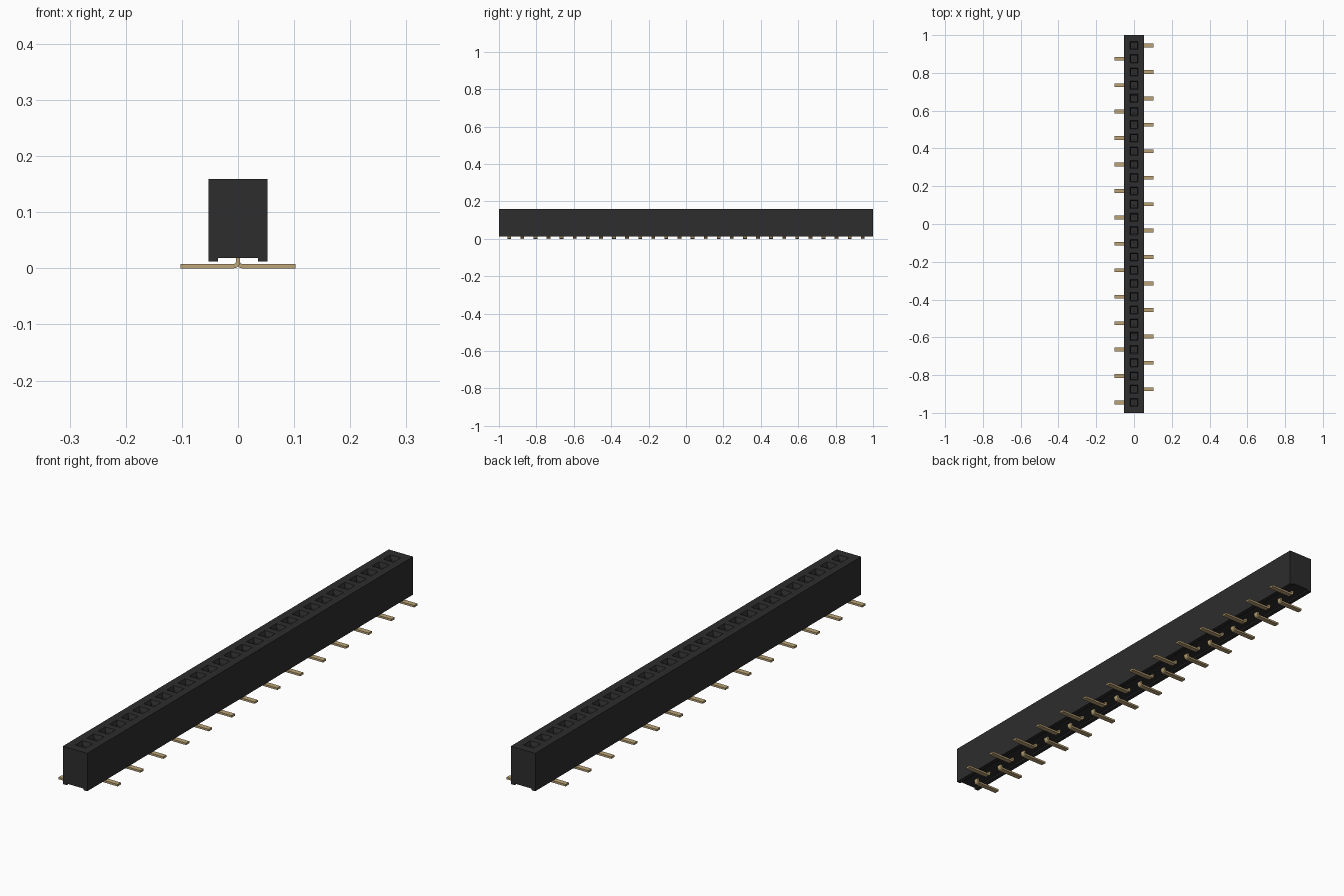
import bpy, bmesh, math

cube = bpy.data.objects.get("Cube")
if cube:
    bpy.data.objects.remove(cube, do_unlink=True)

COUNT, PITCH = 28, 0.07
PIN_Y = [(i - (COUNT - 1) / 2) * PITCH for i in range(COUNT)]


def material(name, rgb):
    m = bpy.data.materials.new(name)
    m.use_nodes = True
    m.diffuse_color = (*rgb, 1)
    bsdf = m.node_tree.nodes["Principled BSDF"]
    bsdf.inputs["Base Color"].default_value = (*rgb, 1)
    bsdf.inputs["Roughness"].default_value = 0.6
    return m


black = material("black plastic", (0.026, 0.026, 0.026))
gold = material("gold metal", (0.50, 0.37, 0.18))


def finish(bm, name, mat):
    bmesh.ops.recalc_face_normals(bm, faces=bm.faces)
    mesh = bpy.data.meshes.new(name)
    bm.to_mesh(mesh)
    bm.free()
    mesh.materials.append(mat)
    ob = bpy.data.objects.new(name, mesh)
    bpy.context.collection.objects.link(ob)
    return ob


def loft(bm, profile, ys):
    """Sweep a closed xz profile through the y stations; return side faces by row."""
    rings = [[bm.verts.new((x, y, z)) for x, z in profile] for y in ys]
    n = len(profile)
    rows = [[bm.faces.new((a[i], a[(i + 1) % n], b[(i + 1) % n], b[i]))
             for i in range(n)] for a, b in zip(rings, rings[1:])]
    bm.faces.new(rings[0])
    bm.faces.new(rings[-1][::-1])
    return rows


# Housing: long block with a shallow channel underneath
HALF, TOP, BASE, CHANNEL, HOLE = 0.0525, 0.159, 0.012, 0.018, 0.022
profile = [(-HOLE, TOP), (HOLE, TOP), (HALF, TOP), (HALF, BASE),
           (0.036, BASE), (0.036, CHANNEL), (-0.036, CHANNEL),
           (-0.036, BASE), (-HALF, BASE), (-HALF, TOP)]
stations = [-1.0]
for y in PIN_Y:
    stations += [y - HOLE, y + HOLE]
stations.append(1.0)
bm = bmesh.new()
rows = loft(bm, profile, stations)
bmesh.ops.recalc_face_normals(bm, faces=bm.faces)

# Sockets: a tapered mouth, then a straight shaft
holes = [row[0] for row in rows[1::2]]
bmesh.ops.inset_individual(bm, faces=holes, thickness=0.008, depth=-0.014)
shafts = bmesh.ops.extrude_discrete_faces(bm, faces=holes)["faces"]
bmesh.ops.translate(bm, vec=(0, 0, -0.085),
                    verts=[v for f in shafts for v in f.verts])
finish(bm, "housing", black)

# Contacts: flat strip bent from a vertical stem to a foot, alternating sides
THICK, WIDTH, BEND, REACH, TIP = 0.0075, 0.02, 0.008, 0.1025, 0.095


def contact_profile(side):
    h = THICK / 2
    angles = [math.radians(a) for a in (0, 22.5, 45, 67.5, 90)]

    def arc(r):
        return [(BEND - r * math.cos(a), h + BEND - r * math.sin(a)) for a in angles]

    pts = [(-h, TIP)] + arc(BEND + h) + [(REACH, 0), (REACH, THICK)]
    pts += arc(BEND - h)[::-1] + [(h, TIP)]
    return [(side * x, z) for x, z in pts]


for i, y in enumerate(PIN_Y):
    bm = bmesh.new()
    loft(bm, contact_profile(1 if i % 2 else -1), [-WIDTH / 2, WIDTH / 2])
    # Narrow the tip inside the socket
    for v in bm.verts:
        if v.co.z > TIP - 0.001:
            v.co.y *= 0.5
    ob = finish(bm, f"contact_{i + 1:02d}", gold)
    ob.location.y = y
